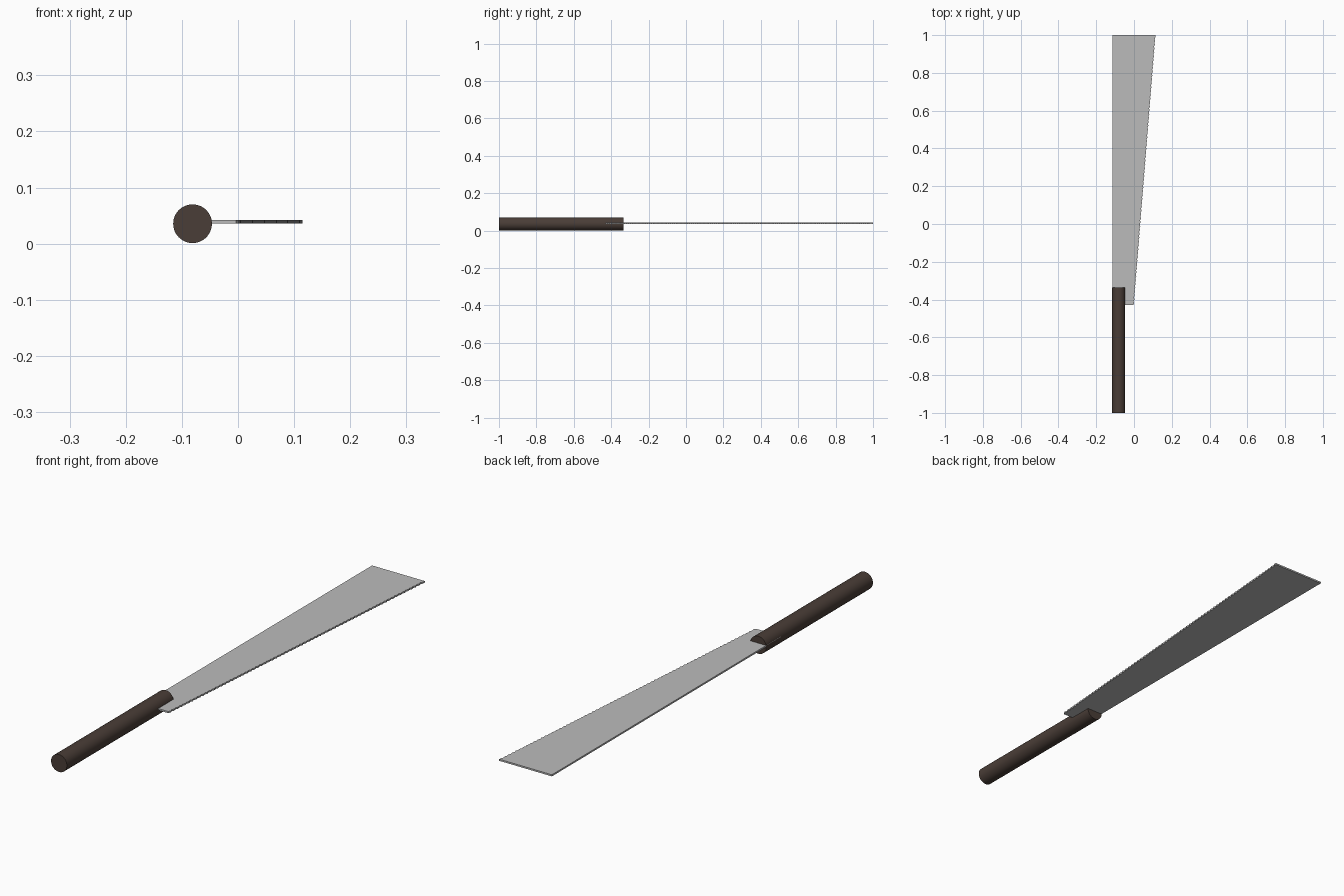
import bpy, bmesh, math

if "Cube" in bpy.data.objects:
    bpy.data.objects.remove(bpy.data.objects["Cube"])


def material(name, rgb):
    m = bpy.data.materials.new(name)
    m.diffuse_color = (*rgb, 1)
    m.use_nodes = True
    m.node_tree.nodes["Principled BSDF"].inputs["Base Color"].default_value = m.diffuse_color
    return m


steel = material("grey steel", (0.50, 0.50, 0.50))
wood = material("dark brown wood", (0.068, 0.047, 0.038))

# Handle: long round bar lying along y
bpy.ops.mesh.primitive_cylinder_add(vertices=48, radius=0.0345, depth=0.665,
                                    location=(-0.081, -0.6675, 0.0355),
                                    rotation=(math.pi / 2, 0, 0))
handle = bpy.context.object
handle.name = "handle"
handle.data.materials.append(wood)
bpy.ops.object.shade_smooth_by_angle(angle=math.radians(35))

# Blade: thin widening plate with fine teeth along its right edge
Y0, Y1, LEFT, X0, X1 = -0.43, 1.0, -0.115, 0.0, 0.115
TEETH, DEPTH, LOW, HIGH = 70, 0.004, 0.036, 0.0425


def edge_point(t, inset):
    return (X0 + (X1 - X0) * t - inset, Y0 + (Y1 - Y0) * t, LOW)


outline = [(LEFT, Y1, LOW), (LEFT, Y0, LOW), edge_point(0, DEPTH)]
for i in range(TEETH):
    outline.append(edge_point((i + 0.5) / TEETH, 0))
    outline.append(edge_point((i + 1) / TEETH, DEPTH if i < TEETH - 1 else 0))

bm = bmesh.new()
face = bm.faces.new([bm.verts.new(p) for p in outline])
top = bmesh.ops.extrude_face_region(bm, geom=[face])["geom"]
bmesh.ops.translate(bm, vec=(0, 0, HIGH - LOW),
                    verts=[g for g in top if isinstance(g, bmesh.types.BMVert)])
bmesh.ops.recalc_face_normals(bm, faces=bm.faces)
mesh = bpy.data.meshes.new("saw_blade")
bm.to_mesh(mesh)
bm.free()
mesh.materials.append(steel)
blade = bpy.data.objects.new("saw_blade", mesh)
bpy.context.collection.objects.link(blade)
